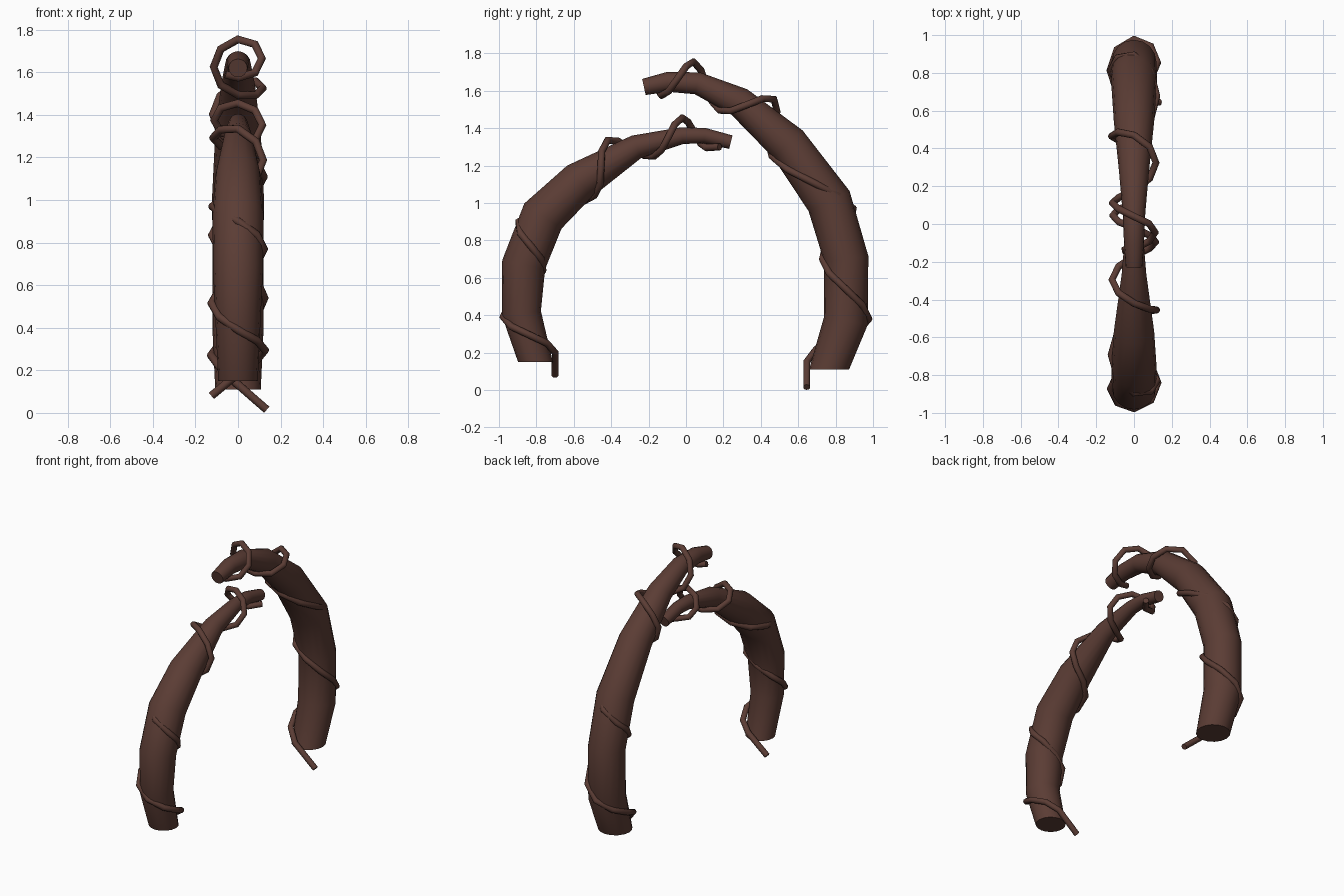
import bpy, bmesh, math
from mathutils import Vector

if "Cube" in bpy.data.objects:
    bpy.data.objects.remove(bpy.data.objects["Cube"])

bark = bpy.data.materials.new("dark brown bark")
bark.diffuse_color = (0.105, 0.046, 0.035, 1)
bark.use_nodes = True
bark.node_tree.nodes["Principled BSDF"].inputs["Base Color"].default_value = bark.diffuse_color


def sweep(name, path, radii, sides, first_dir=None):
    """Capped round tube along a path, with a radius at every point."""
    pts = [Vector(p) for p in path]
    n = len(pts)
    bm = bmesh.new()
    rings, u = [], Vector((1, 0, 0))
    for i, p in enumerate(pts):
        a = (p - pts[i - 1]).normalized() if i else Vector()
        b = (pts[i + 1] - p).normalized() if i < n - 1 else Vector()
        t = (a + b).normalized()
        if i == 0 and first_dir:
            t = Vector(first_dir)
        u = (u - t * u.dot(t)).normalized()      # carry the frame along
        v = t.cross(u)
        rings.append([bm.verts.new(p + radii[i] * (
            u * math.cos(2 * math.pi * k / sides) + v * math.sin(2 * math.pi * k / sides)))
            for k in range(sides)])
    for r, s in zip(rings, rings[1:]):
        for k in range(sides):
            j = (k + 1) % sides
            bm.faces.new((r[k], r[j], s[j], s[k]))
    bm.faces.new(rings[0][::-1])
    bm.faces.new(rings[-1])
    bmesh.ops.recalc_face_normals(bm, faces=bm.faces)
    me = bpy.data.meshes.new(name)
    bm.to_mesh(me)
    bm.free()
    ob = bpy.data.objects.new(name, me)
    bpy.context.collection.objects.link(ob)
    me.materials.append(bark)
    bpy.ops.object.select_all(action='DESELECT')
    ob.select_set(True)
    bpy.context.view_layer.objects.active = ob
    bpy.ops.object.shade_smooth_by_angle(angle=math.radians(50))
    return ob


def trunk(name, rows):
    sweep(name, [(0, y, z) for y, z, r in rows], [r for y, z, r in rows], 16, (0, 0, 1))


def vine(name, start, keys, tail, side):
    """Spiral through keys that lie alternately on the inside and outside of the arch."""
    k = [Vector((0, y, z)) for y, z in keys]
    ext = [k[1] + (k[0] - k[2]) * 0.6] + k + [k[-2] + (k[-1] - k[-3]) * 0.6]
    mid = [(ext[i] + (ext[i - 1] + ext[i + 1]) / 2) / 2 for i in range(1, len(ext) - 1)]
    mid[0] = (k[0] + k[1]) / 2 + (k[0] - k[2]) * 0.25
    path = list(start)
    last = len(k) - 1
    for i in range(last):
        for q in range(4):
            s = q / 4
            if i == 0 and q == 0:
                continue
            w = math.sin(math.pi * s / 2) ** 2
            p = mid[i].lerp(mid[i + 1], s) + (k[i] - mid[i]).lerp(k[i + 1] - mid[i + 1], w)
            p.x = side * (-1) ** i * (0.127 - 0.017 * i / last) * math.sin(math.pi * s)
            path.append(p)
    path += [k[-1], Vector(tail)]
    sweep(name, path, [0.019] * len(path), 10)


# Two curved, tapering trunks (y, z, radius)
trunk("tall_trunk", [(0.765, 0.11, 0.107), (0.855, 0.37, 0.119), (0.857, 0.70, 0.119),
                     (0.765, 1.01, 0.122), (0.545, 1.315, 0.107), (0.285, 1.54, 0.08),
                     (0.06, 1.64, 0.06), (-0.10, 1.647, 0.053), (-0.225, 1.62, 0.044)])
trunk("short_trunk", [(-0.805, 0.15, 0.093), (-0.88, 0.41, 0.105), (-0.868, 0.67, 0.117),
                      (-0.765, 0.93, 0.12), (-0.57, 1.115, 0.107), (-0.265, 1.30, 0.065),
                      (-0.02, 1.36, 0.045), (0.10, 1.36, 0.041), (0.24, 1.325, 0.037)])

# Vines wound around each trunk, with a loose root end at the bottom
vine("tall_vine", [(0.135, 0.645, 0.015), (-0.02, 0.645, 0.15)],
     [(0.645, 0.16), (0.978, 0.38), (0.73, 0.70), (0.895, 0.97), (0.46, 1.25),
      (0.47, 1.555), (0.18, 1.495), (0.04, 1.755), (-0.13, 1.575)],
     (-0.06, -0.14, 1.59), -1)
vine("short_vine", [(-0.125, -0.70, 0.08), (0.02, -0.70, 0.2)],
     [(-0.70, 0.20), (-0.978, 0.39), (-0.765, 0.64), (-0.895, 0.90), (-0.49, 1.04),
      (-0.42, 1.335), (-0.17, 1.25), (-0.02, 1.455), (0.11, 1.295)],
     (0.055, 0.18, 1.30), 1)
